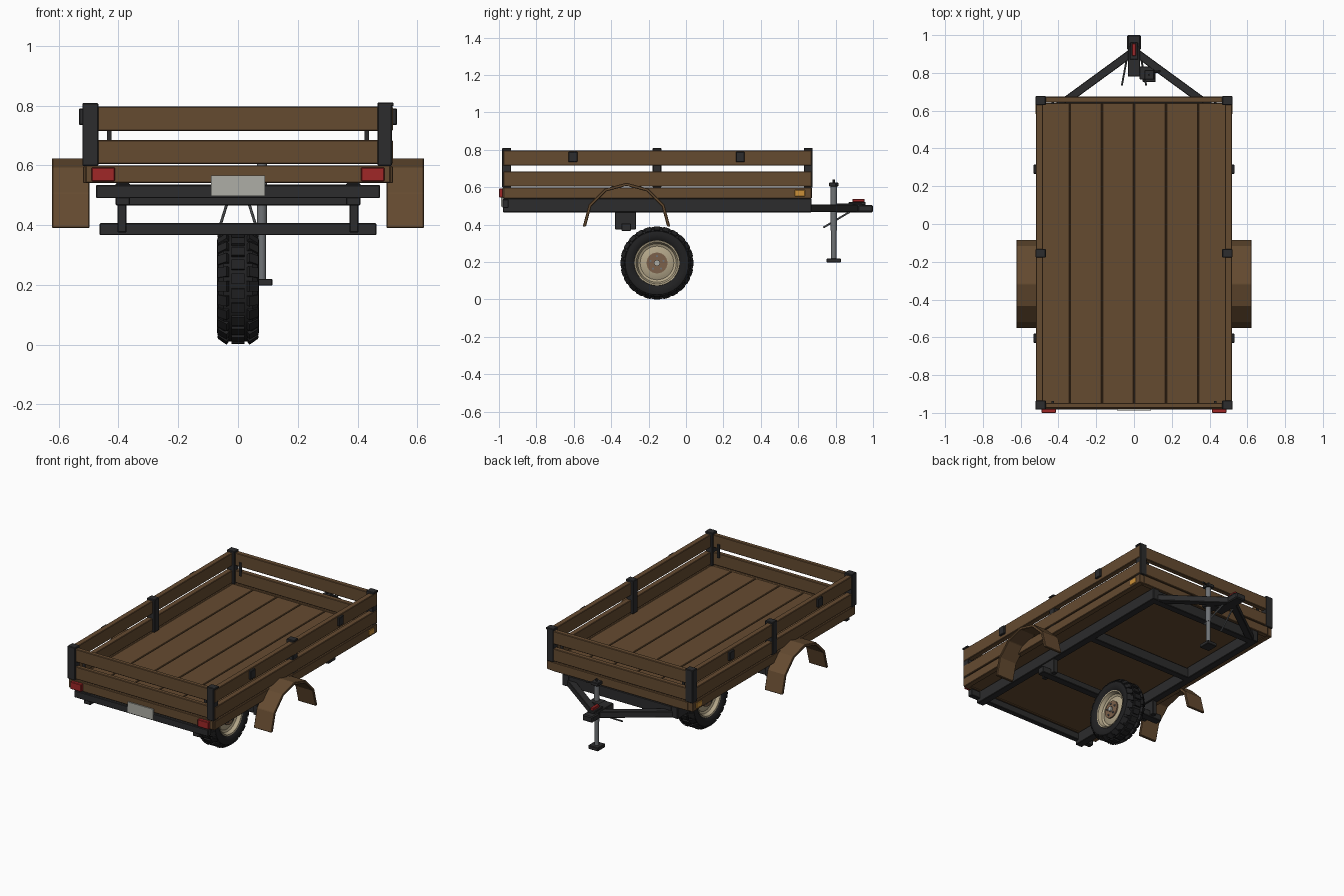
import bpy, bmesh, math
from mathutils import Vector, Matrix

if "Cube" in bpy.data.objects:
    bpy.data.objects.remove(bpy.data.objects["Cube"])

def mat(name, r, g, b):
    m = bpy.data.materials.new(name)
    m.diffuse_color = (r, g, b, 1)
    m.use_nodes = True
    m.node_tree.nodes["Principled BSDF"].inputs["Base Color"].default_value = m.diffuse_color
    return m

WOOD = mat("wood", 0.13, 0.07, 0.03)
BLACK = mat("black_steel", 0.025, 0.025, 0.026)
RUBBER = mat("rubber", 0.015, 0.015, 0.016)
STEEL = mat("steel", 0.16, 0.17, 0.18)
CREAM = mat("cream", 0.45, 0.38, 0.25)
HUB = mat("hub_brown", 0.2, 0.12, 0.07)
RED = mat("red", 0.35, 0.02, 0.02)
AMBER = mat("amber", 0.6, 0.28, 0.04)
PLATE = mat("plate_grey", 0.42, 0.42, 0.38)

def finish(name, bm, m, bevel=0.0):
    bmesh.ops.recalc_face_normals(bm, faces=bm.faces)
    me = bpy.data.meshes.new(name)
    bm.to_mesh(me)
    bm.free()
    me.materials.append(m)
    ob = bpy.data.objects.new(name, me)
    bpy.context.collection.objects.link(ob)
    if bevel:
        b = ob.modifiers.new("bevel", 'BEVEL')
        b.width = bevel
        b.segments = 1
    return ob

def box(name, x, y, z, m, bevel=0.003):
    bm = bmesh.new()
    c = Vector(((x[0] + x[1]) / 2, (y[0] + y[1]) / 2, (z[0] + z[1]) / 2))
    s = (abs(x[1] - x[0]), abs(y[1] - y[0]), abs(z[1] - z[0]), 1)
    bmesh.ops.create_cube(bm, size=1, matrix=Matrix.Translation(c) @ Matrix.Diagonal(s))
    return finish(name, bm, m, bevel)

def pair(name, x, y, z, m, bevel=0.003):
    for side, s in (("right", 1), ("left", -1)):
        box(f"{name}_{side}", (s * x[0], s * x[1]), y, z, m, bevel)

def rod(name, a, b, r, m, n=12):
    a, b = Vector(a), Vector(b)
    d = b - a
    bm = bmesh.new()
    bmesh.ops.create_cone(bm, cap_ends=True, segments=n, radius1=r, radius2=r, depth=d.length,
                          matrix=Matrix.Translation((a + b) / 2) @ d.to_track_quat('Z', 'Y').to_matrix().to_4x4())
    ob = finish(name, bm, m)
    smooth(ob)
    return ob

def smooth(ob, angle=35):
    bpy.ops.object.select_all(action='DESELECT')
    ob.select_set(True)
    bpy.context.view_layer.objects.active = ob
    bpy.ops.object.shade_smooth_by_angle(angle=math.radians(angle))

def beam(name, a, b, w, h, m):
    a, b = Vector(a), Vector(b)
    d = b - a
    bm = bmesh.new()
    bmesh.ops.create_cube(bm, size=1, matrix=Matrix.Translation((a + b) / 2)
                          @ Matrix.Rotation(math.atan2(d.y, d.x), 4, 'Z') @ Matrix.Diagonal((d.length, w, h, 1)))
    return finish(name, bm, m, 0.003)

WY, WZ = -0.155, 0.195

def lathe(name, prof, m, n=36):
    # profile of (x, radius) spun round the wheel axle
    bm = bmesh.new()
    vs = [bm.verts.new((x, WY, WZ + r)) for x, r in prof]
    es = [bm.edges.new(p) for p in zip(vs, vs[1:])]
    bmesh.ops.spin(bm, geom=vs + es, cent=(0, WY, WZ), axis=(1, 0, 0), angle=2 * math.pi, steps=n)
    bmesh.ops.remove_doubles(bm, verts=bm.verts, dist=1e-5)
    ob = finish(name, bm, m)
    smooth(ob)
    return ob

# Cargo floor
for i in range(6):
    x = -0.505 + i * 0.17
    x0, x1 = (-0.49 if i == 0 else -0.51 + i * 0.17), (0.49 if i == 5 else -0.51 + (i + 1) * 0.17)
    box(f"floor_plank_{i}", (x0 + 0.002, x1 - 0.002), (-0.95, 0.64), (0.572, 0.595), WOOD)
box("floor_underside", (-0.49, 0.49), (-0.95, 0.64), (0.545, 0.573), WOOD, 0)

# Side boards in three tiers: base, lower, upper
for tier, z in (("base", (0.54, 0.598)), ("lower", (0.605, 0.685)), ("upper", (0.715, 0.797))):
    pair(f"{tier}_side_board", (0.482, 0.518), (-0.975, 0.67), z, WOOD)
    box(f"{tier}_front_board", (-0.485, 0.485), (0.642, 0.674), z, WOOD)
    box(f"{tier}_tailgate_board", (-0.483, 0.483), (-0.975, -0.947), z, WOOD)
box("base_tail_rail", (-0.51, 0.51), (-0.98, -0.95), (0.541, 0.6), WOOD)

# Corner and middle posts, with their caps
for row, y in (("rear", (-0.983, -0.935)), ("middle", (-0.178, -0.132)), ("front", (0.63, 0.677))):
    box(f"{row}_post_right", (0.467, 0.515), y, (0.598, 0.808), BLACK)
    box(f"{row}_post_left", (-0.521, -0.467), y, (0.598, 0.808), BLACK)
    box(f"{row}_post_cap_right", (0.467, 0.521), y, (0.797, 0.81), BLACK)

# Latches, gate brackets, side reflectors, lights, plate
for i, y in enumerate((-0.605, 0.29)):
    pair(f"side_latch_{i}", (0.51, 0.532), (y - 0.024, y + 0.024), (0.735, 0.79), BLACK)
for i, y in enumerate((-0.947, 0.634)):
    pair(f"gate_bracket_{i}", (0.423, 0.438), (y, y + 0.009), (0.66, 0.745), BLACK, 0)
pair("side_reflector", (0.515, 0.522), (0.58, 0.637), (0.551, 0.585), AMBER)
pair("tail_light", (0.412, 0.49), (-1.0, -0.978), (0.546, 0.593), RED)
box("number_plate_blank", (-0.09, 0.09), (-0.988, -0.978), (0.497, 0.565), PLATE, 0)

# Chassis rails and cross members
pair("chassis_rail", (0.362, 0.41), (-0.978, 0.67), (0.466, 0.54), BLACK)
box("rear_cross_member", (-0.475, 0.475), (-0.982, -0.948), (0.49, 0.534), BLACK)
box("middle_cross_member", (-0.39, 0.39), (0.03, 0.075), (0.466, 0.53), BLACK)
box("front_cross_member", (-0.41, 0.41), (0.62, 0.667), (0.466, 0.535), BLACK)
# Axle beam and its hangers
box("axle_beam", (-0.463, 0.463), (-0.345, -0.295), (0.366, 0.407), BLACK)
pair("axle_hanger", (0.373, 0.403), (-0.38, -0.268), (0.375, 0.48), BLACK)

# Fenders: six-sided half arches
for side, s in (("right", 1), ("left", -1)):
    bm = bmesh.new()
    rings = []
    for i in range(7):
        a = math.pi * i / 6
        rings.append([bm.verts.new((s * x, -0.318 + r * math.cos(a), 0.39 + r * math.sin(a)))
                      for x, r in ((0.497, 0.217), (0.497, 0.234), (0.623, 0.234), (0.623, 0.217))])
    for p, q in zip(rings, rings[1:]):
        for k in range(4):
            bm.faces.new((p[k], p[(k + 1) % 4], q[(k + 1) % 4], q[k]))
    bm.faces.new(rings[0])
    bm.faces.new(rings[-1])
    finish(f"fender_{side}", bm, WOOD, 0.003)

# Wheel: tyre, tread blocks, rim, hub and nuts
half = [(0.055, 0.118), (0.066, 0.13), (0.07, 0.155), (0.066, 0.17), (0.048, 0.184)]
lathe("tyre", half + [(-x, r) for x, r in reversed(half)], RUBBER)
bm = bmesh.new()
for i in range(24):
    for j, x in enumerate((-0.048, 0.0, 0.048)):
        a = 2 * math.pi * (i + 0.5 * (j == 1)) / 24
        bmesh.ops.create_cube(bm, size=1, matrix=Matrix.Translation((0, WY, WZ)) @ Matrix.Rotation(a, 4, 'X')
                              @ Matrix.Translation((x, 0, 0.184 if j == 1 else 0.178))
                              @ Matrix.Rotation((j - 1) * 0.6, 4, 'Y')
                              @ Matrix.Diagonal((0.045 if j == 1 else 0.036, 0.034, 0.018, 1)))
finish("tread_blocks", bm, RUBBER)
for side, s in (("right", 1), ("left", -1)):
    lathe(f"rim_{side}", [(s * x, r) for x, r in
          ((0.052, 0.124), (0.06, 0.12), (0.058, 0.112), (0.036, 0.103), (0.03, 0.09), (0.042, 0.06), (0.042, 0))], CREAM)
    rod(f"hub_{side}", (s * 0.03, WY, WZ), (s * 0.05, WY, WZ), 0.056, HUB, 24)
    rod(f"hub_cap_{side}", (s * 0.04, WY, WZ), (s * 0.062, WY, WZ), 0.016, PLATE, 12)
    for i in range(5):
        a = math.pi / 2 + 2 * math.pi * i / 5
        y, z = WY + 0.037 * math.cos(a), WZ + 0.037 * math.sin(a)
        rod(f"wheel_nut_{side}_{i}", (s * 0.045, y, z), (s * 0.056, y, z), 0.006, STEEL, 6)

# Drawbar, coupler and safety cables
for side, s in (("right", 1), ("left", -1)):
    beam(f"drawbar_{side}", (s * 0.385, 0.635, 0.487), (s * 0.015, 0.905, 0.487), 0.042, 0.04, BLACK)
    rod(f"safety_cable_{side}", (s * 0.038, 0.875, 0.468), (s * 0.064, 0.735, 0.385), 0.005, STEEL, 8)
box("coupler_body", (-0.033, 0.033), (0.78, 0.94), (0.466, 0.512), BLACK)
box("coupler_nose", (-0.036, 0.036), (0.92, 1.0), (0.466, 0.505), BLACK, 0.006)
box("coupler_lock", (-0.022, 0.022), (0.87, 0.96), (0.505, 0.522), BLACK)
box("coupler_lever", (-0.011, 0.011), (0.89, 0.955), (0.52, 0.538), RED)

# Jack stand
JX, JY = 0.08, 0.79
rod("jack_outer_tube", (JX, JY, 0.37), (JX, JY, 0.61), 0.017, STEEL, 16)
rod("jack_inner_tube", (JX, JY, 0.215), (JX, JY, 0.38), 0.014, STEEL, 16)
box("jack_foot", (0.045, 0.115), (0.752, 0.828), (0.197, 0.22), BLACK)
box("jack_cap", (0.055, 0.105), (0.765, 0.815), (0.604, 0.626), BLACK)
rod("jack_crank_post", (JX, JY, 0.62), (JX, JY, 0.642), 0.006, BLACK, 8)
rod("jack_crank", (0.08, 0.8, 0.615), (0.14, 0.81, 0.615), 0.006, BLACK, 8)
box("jack_bracket", (0.03, 0.11), (0.765, 0.835), (0.47, 0.506), BLACK)
